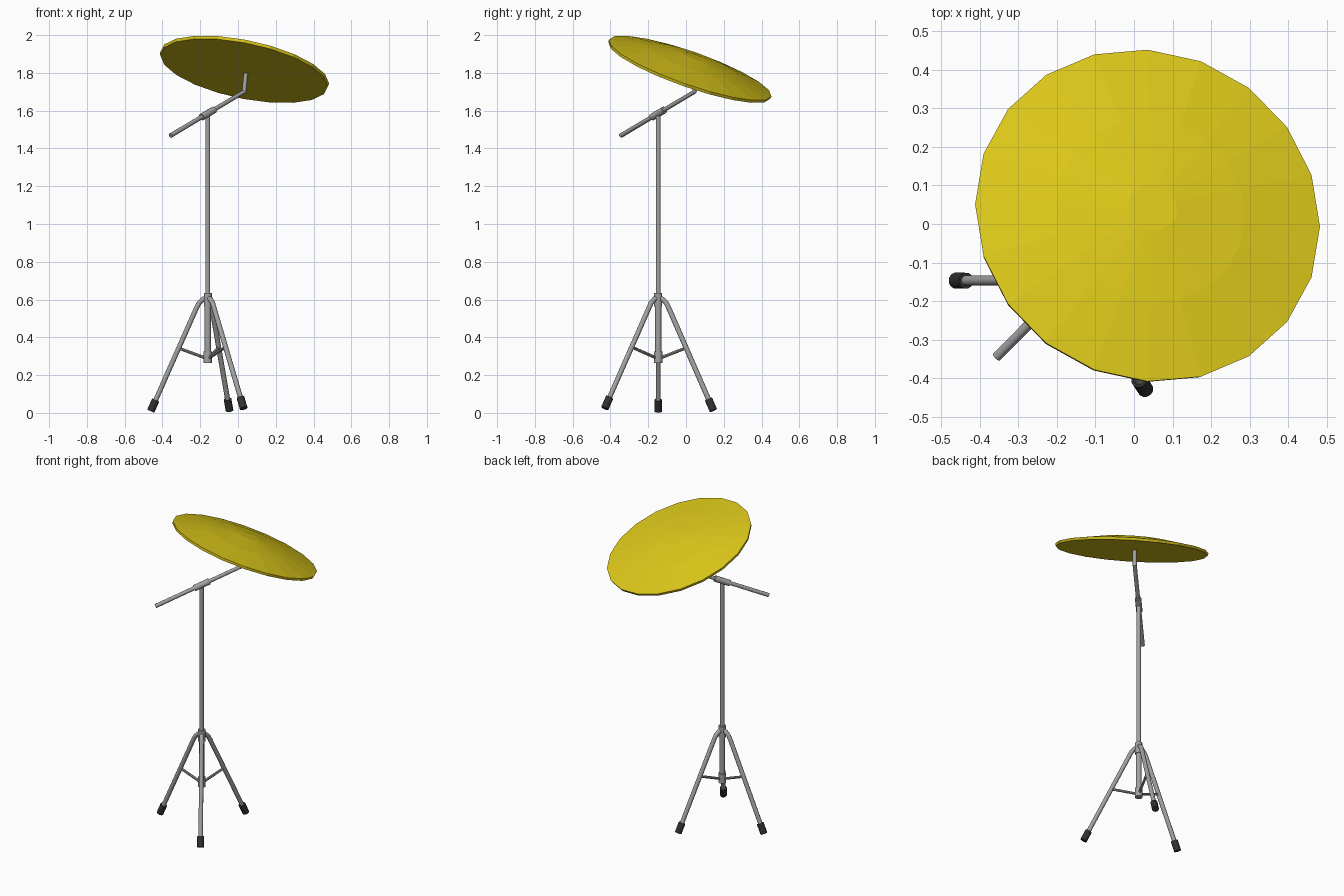
import bpy, bmesh, math
from mathutils import Vector, Matrix

if "Cube" in bpy.data.objects:
    bpy.data.objects.remove(bpy.data.objects["Cube"])

POLE = Vector((-0.16, -0.147, 0))


def material(name, col):
    m = bpy.data.materials.new(name)
    m.diffuse_color = (*col, 1)
    m.use_nodes = True
    m.node_tree.nodes["Principled BSDF"].inputs["Base Color"].default_value = m.diffuse_color
    return m


RUBBER = material("black_rubber", (0.03, 0.03, 0.03))
BRASS = material("brass_yellow", (0.72, 0.58, 0.01))
STEEL = material("grey_steel", (0.36, 0.36, 0.36))


def sweep(name, pts, radius, sides=12, mat=STEEL):
    """Capped round tube along a path, mitred at the bends."""
    pts = [Vector(p) for p in pts]
    bm = bmesh.new()
    d0 = (pts[1] - pts[0]).normalized()
    side = d0.orthogonal().normalized()
    rings = []
    for i, p in enumerate(pts):
        a = (p - pts[i - 1]).normalized() if i else d0
        b = (pts[i + 1] - p).normalized() if i < len(pts) - 1 else a
        t = (a + b).normalized()
        side = (side - t * side.dot(t)).normalized()
        up = t.cross(side)
        rings.append([bm.verts.new(p + radius * (side * math.cos(k * math.tau / sides)
                                                 + up * math.sin(k * math.tau / sides)))
                      for k in range(sides)])
    return finish(name, bm, rings, mat)


def finish(name, bm, rings, mat, smooth=True):
    """Skin and cap the rings, then make the object."""
    n = len(rings[0])
    for r, s in zip(rings, rings[1:]):
        for k in range(n):
            bm.faces.new((r[k], r[(k + 1) % n], s[(k + 1) % n], s[k]))
    bm.faces.new(rings[0][::-1])
    bm.faces.new(rings[-1])
    bmesh.ops.recalc_face_normals(bm, faces=bm.faces)
    me = bpy.data.meshes.new(name)
    bm.to_mesh(me)
    bm.free()
    me.materials.append(mat)
    ob = bpy.data.objects.new(name, me)
    bpy.context.collection.objects.link(ob)
    if smooth:
        bpy.ops.object.select_all(action='DESELECT')
        ob.select_set(True)
        bpy.context.view_layer.objects.active = ob
        bpy.ops.object.shade_smooth_by_angle(angle=math.radians(35))
    return ob


def upright(name, z0, z1, r):
    sweep(name, [POLE + Vector((0, 0, z0)), POLE + Vector((0, 0, z1))], r)


# Pole and collars
upright("lower_pole", 0.27, 0.62, 0.017)
upright("upper_pole", 0.60, 1.585, 0.0135)
upright("upper_collar", 0.562, 0.636, 0.022)
upright("lower_collar", 0.265, 0.325, 0.023)

# Legs with rubber feet and braces: foot x, y, z
for i, foot in enumerate([(-0.462, -0.147, 0.009), (0.03, -0.43, 0.024), (-0.045, 0.145, 0.013)]):
    foot = Vector(foot)
    out = Vector((foot.x - POLE.x, foot.y - POLE.y, 0))
    out.normalize()

    def at(d, z):
        return POLE + out * d + Vector((0, 0, z))

    knee = at(0.06, 0.555)
    up = (knee - foot).normalized()
    sweep(f"leg_{i + 1}", [at(0.01, 0.608), at(0.026, 0.601), at(0.045, 0.583),
                           knee, foot + up * 0.01], 0.0135)
    sweep(f"foot_{i + 1}", [foot, foot + up * 0.065], 0.021, mat=RUBBER)
    sweep(f"brace_{i + 1}", [at(0.01, 0.29), knee.lerp(foot, (0.555 - 0.343) / 0.545)], 0.008, 8)

# Tilting boom, its clamp, and the upturned tip
low, bend = Vector((-0.357, -0.345, 1.468)), Vector((0.032, 0.045, 1.70))
along = (bend - low).normalized()
mid = POLE + Vector((0, 0, 1.585))
normal = Vector((0.207, 0.35, 1)).normalized()
sweep("boom_arm", [low, bend, bend + Vector((0.012, 0.012, 0.125))], 0.0125)
sweep("boom_clamp", [mid - along * 0.05, mid + along * 0.05], 0.019)

# Cymbal: shallow 20-sided dome with a flat underside, tilted
u = (Vector((1, 0, 0)) - normal * normal.x).normalized()
v = normal.cross(u)
center = Vector((0.034, 0.02, 1.82))
bm = bmesh.new()
rings = []
for r, h in [(0.452, -0.010), (0.456, 0.006), (0.25, 0.047), (0.065, 0.072)]:
    rings.append([bm.verts.new(center + normal * h
                               + r * (u * math.cos(k * math.tau / 20) + v * math.sin(k * math.tau / 20)))
                  for k in range(20)])
finish("cymbal", bm, rings, BRASS, smooth=False)
